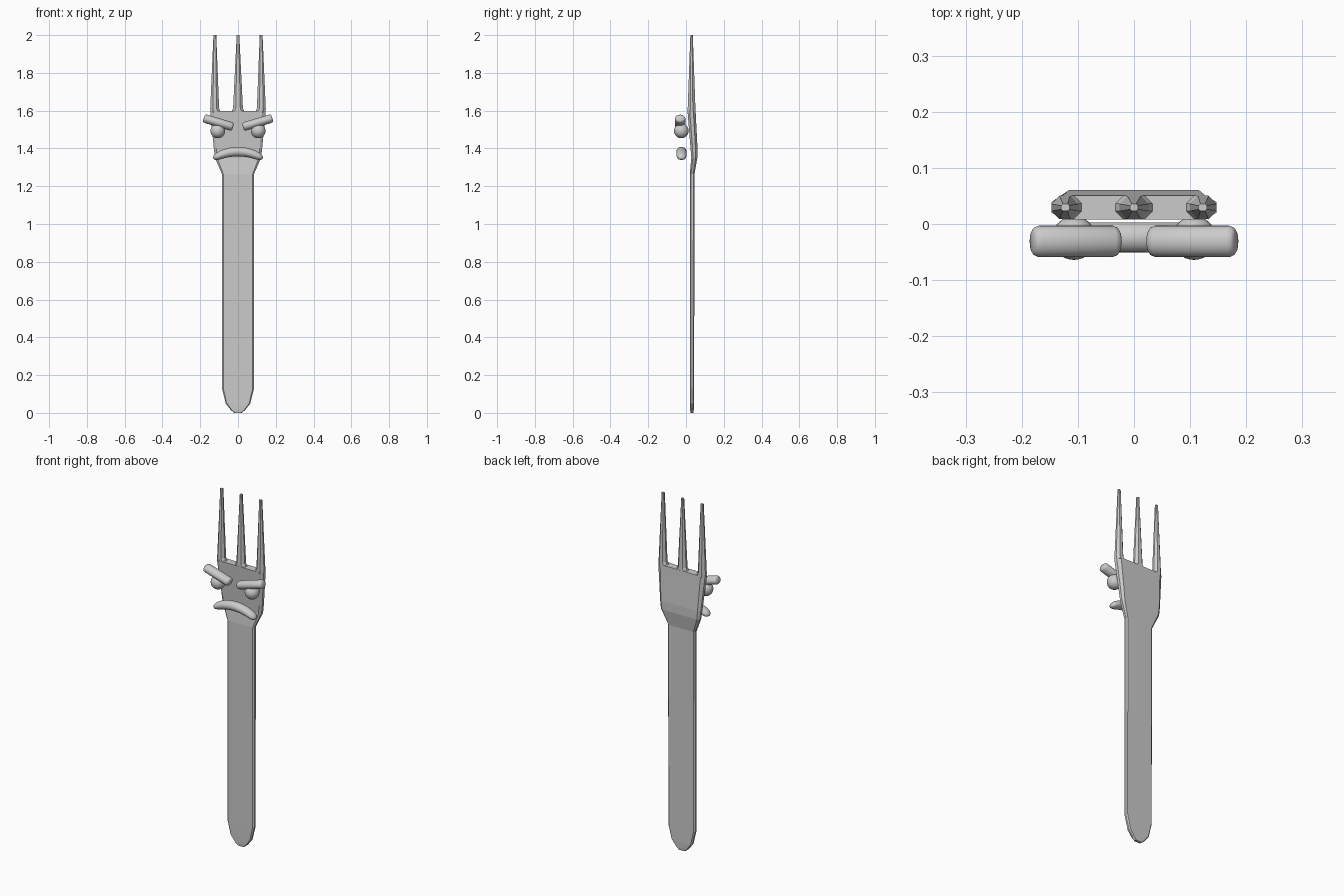
import bpy, bmesh, math
from mathutils import Vector

if "Cube" in bpy.data.objects:
    bpy.data.objects.remove(bpy.data.objects["Cube"])


def bridge(bm, rings):
    """Skin a list of equal-length point rings and cap both ends."""
    rows = [[bm.verts.new(p) for p in ring] for ring in rings]
    n = len(rows[0])
    for a, b in zip(rows, rows[1:]):
        for i in range(n):
            bm.faces.new((a[i], a[(i + 1) % n], b[(i + 1) % n], b[i]))
    bm.faces.new(rows[0][::-1])
    bm.faces.new(rows[-1])


def section(z, x0, x1, y0, y1, cx, cy):
    """Chamfered rectangle at height z."""
    return [(x0 + cx, y0, z), (x1 - cx, y0, z), (x1, y0 + cy, z), (x1, y1 - cy, z),
            (x1 - cx, y1, z), (x0 + cx, y1, z), (x0, y1 - cy, z), (x0, y0 + cy, z)]


def finish(bm, name, smooth):
    bmesh.ops.recalc_face_normals(bm, faces=bm.faces)
    me = bpy.data.meshes.new(name)
    bm.to_mesh(me)
    bm.free()
    ob = bpy.data.objects.new(name, me)
    bpy.context.collection.objects.link(ob)
    if smooth:
        bpy.context.view_layer.objects.active = ob
        ob.select_set(True)
        bpy.ops.object.shade_smooth_by_angle(angle=math.radians(40))
        ob.select_set(False)
    return ob


# Fork: handle and head (z, half width, front y, back y, chamfer x, chamfer y)
bm = bmesh.new()
body = [
    (0.000, 0.020, 0.024, 0.039, 0.004, 0.004),
    (0.015, 0.038, 0.022, 0.041, 0.005, 0.006),
    (0.050, 0.065, 0.021, 0.043, 0.006, 0.006),
    (0.130, 0.085, 0.020, 0.043, 0.007, 0.006),
    (1.265, 0.085, 0.020, 0.045, 0.007, 0.006),
    (1.350, 0.122, 0.028, 0.060, 0.012, 0.009),
    (1.400, 0.128, 0.024, 0.061, 0.013, 0.011),
    (1.597, 0.147, 0.008, 0.051, 0.020, 0.012)]
bridge(bm, [section(z, -w, w, a, b, cx, cy) for z, w, a, b, cx, cy in body])

# Fork: three tapered tines
outer = [(1.590, 0.090, 0.146), (1.612, 0.100, 0.147), (2.0, 0.115, 0.130)]
middle = [(1.590, -0.036, 0.036), (1.612, -0.026, 0.026), (2.0, -0.007, 0.007)]
depth = [(0.009, 0.051, 0.014), (0.009, 0.050, 0.014), (0.023, 0.036, 0.003)]
for tine in (outer, middle, [(z, -b, -a) for z, a, b in outer]):
    bridge(bm, [section(z, a, b, y0, y1, c, c)
                for (z, a, b), (y0, y1, c) in zip(tine, depth)])
finish(bm, "fork", False)

# Eyes and slanted eyebrows
for s, side in ((-1, "left"), (1, "right")):
    bm = bmesh.new()
    bmesh.ops.create_uvsphere(bm, u_segments=32, v_segments=16, radius=0.039)
    bmesh.ops.translate(bm, verts=bm.verts, vec=(s * 0.107, -0.025, 1.493))
    finish(bm, side + "_eye", True)

    bm = bmesh.new()
    along = Vector((s * math.cos(0.29), 0, math.sin(0.29)))
    up = Vector((-s * math.sin(0.29), 0, math.cos(0.29)))
    mid = Vector((s * 0.104, -0.031, 1.537))
    rings = []
    for t, k in ((-0.081, 0.65), (-0.077, 0.88), (-0.069, 1), (0.069, 1), (0.077, 0.88), (0.081, 0.65)):
        rings.append([mid + along * t + up * (0.023 * k * math.sin(a)) + Vector((0, 0.028 * k * math.cos(a), 0))
                      for a in (math.tau * i / 24 for i in range(24))])
    bridge(bm, rings)
    finish(bm, side + "_eyebrow", True)

# Frowning mouth: tube along an arc with rounded ends
bm = bmesh.new()
rings = []
N = 28
for i in range(N + 1):
    u = -math.cos(math.pi * i / N) * 0.998
    ang = u * 0.56
    R = 0.245
    c = Vector((R * math.sin(ang), -0.024, 1.383 - R * (1 - math.cos(ang))))
    out = Vector((math.sin(ang), 0, math.cos(ang)))
    k = (1 - abs(u) ** 10) ** 0.5
    rz = (0.025 - 0.007 * u * u) * k
    ry = 0.027 * k
    rings.append([c + out * (rz * math.sin(a)) + Vector((0, ry * math.cos(a), 0))
                  for a in (math.tau * j / 20 for j in range(20))])
bridge(bm, rings)
finish(bm, "mouth", True)
